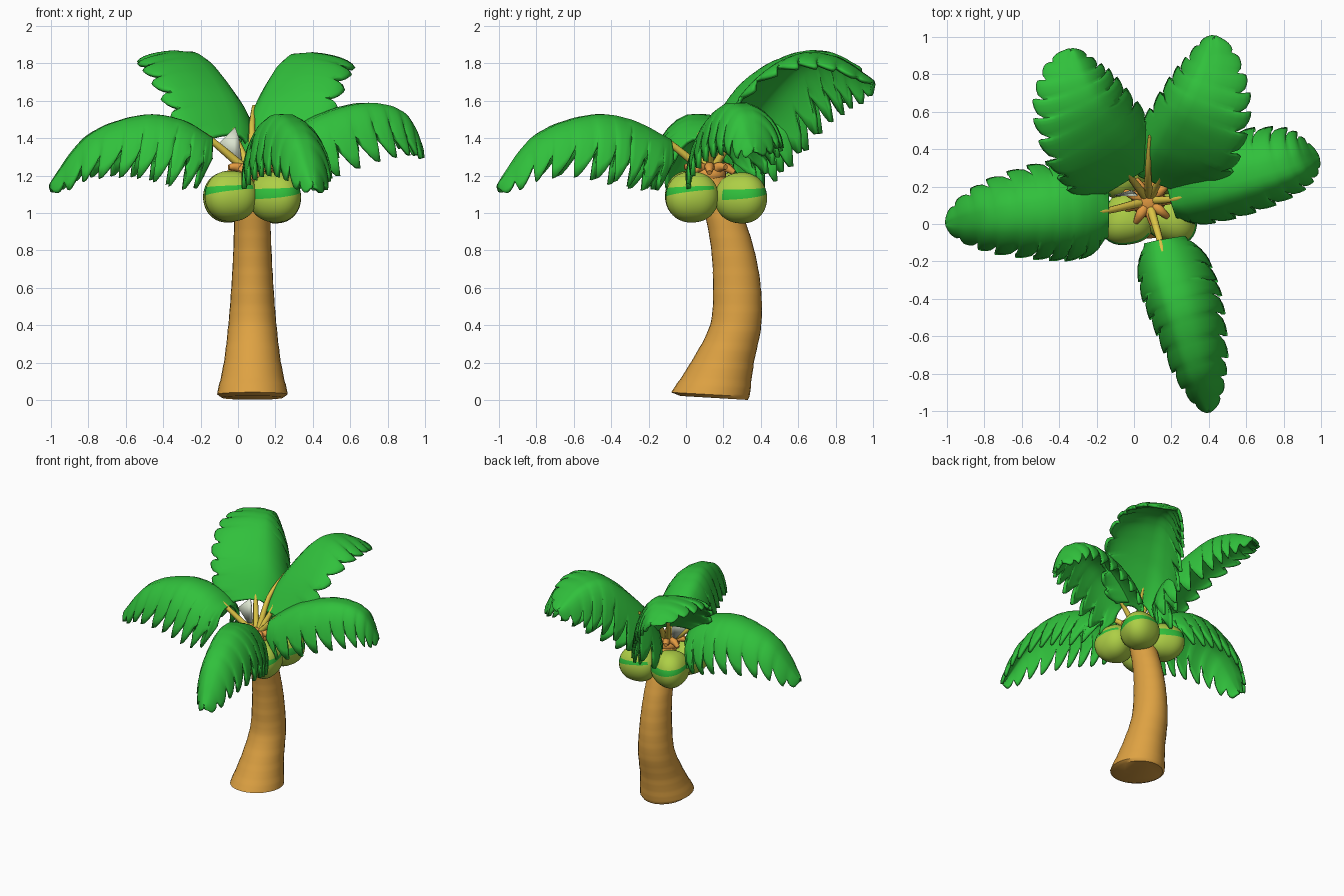
import bpy, bmesh, math
from mathutils import Vector

cube = bpy.data.objects.get("Cube")
if cube:
    bpy.data.objects.remove(cube)


def material(name, rgb):
    m = bpy.data.materials.new(name)
    m.use_nodes = True
    m.diffuse_color = (*rgb, 1)
    bsdf = m.node_tree.nodes["Principled BSDF"]
    bsdf.inputs["Base Color"].default_value = (*rgb, 1)
    bsdf.inputs["Roughness"].default_value = 0.8
    return m


LEAF = material("leaf green", (0.03, 0.53, 0.045))
BARK = material("bark tan", (0.73, 0.36, 0.055))
NUT = material("coconut lime", (0.42, 0.62, 0.06))
STEM = material("stem yellow", (0.72, 0.55, 0.06))
CROWN = material("crown orange", (0.78, 0.33, 0.055))
PALE = material("pale husk", (0.70, 0.77, 0.62))


def finish(name, bm, mats, angle=50):
    bmesh.ops.recalc_face_normals(bm, faces=bm.faces[:])
    me = bpy.data.meshes.new(name)
    bm.to_mesh(me)
    bm.free()
    ob = bpy.data.objects.new(name, me)
    bpy.context.collection.objects.link(ob)
    for m in mats:
        me.materials.append(m)
    bpy.ops.object.select_all(action='DESELECT')
    ob.select_set(True)
    bpy.context.view_layer.objects.active = ob
    bpy.ops.object.shade_smooth_by_angle(angle=math.radians(angle))
    return ob


def spline(pts, t):
    """Smooth curve through any tuples, t in 0..1."""
    f = min(max(t, 0), 1) * (len(pts) - 1)
    i = min(int(f), len(pts) - 2)
    f -= i
    p = [pts[max(i - 1, 0)], pts[i], pts[i + 1], pts[min(i + 2, len(pts) - 1)]]
    return [b + f * ((c - a) + f * (2 * a - 5 * b + 4 * c - d + f * (3 * b - a - 3 * c + d))) / 2
            for a, b, c, d in zip(*p)]


def skin(bm, rows, closed=True):
    for r0, r1 in zip(rows, rows[1:]):
        n = len(r0)
        for j in range(n if closed else n - 1):
            k = (j + 1) % n
            bm.faces.new((r0[j], r0[k], r1[k], r1[j]))


def tube(name, pts, r0, r1, mat):
    bm = bmesh.new()
    rows = []
    for i in range(9):
        t = i / 8
        p = Vector(spline(pts, t))
        d = Vector(spline(pts, t + 0.02)) - Vector(spline(pts, t - 0.02))
        a = d.cross(Vector((0.13, 0.21, 1))).normalized()
        b = a.cross(d).normalized()
        r = r0 + (r1 - r0) * t
        rows.append([bm.verts.new(p + r * (a * math.cos(q) + b * math.sin(q)))
                     for q in (math.tau * k / 10 for k in range(10))])
    skin(bm, rows)
    bm.faces.new(rows[0])
    bm.faces.new(rows[-1])
    return finish(name, bm, [mat])


# Trunk: leaning stack of ellipses (z, centre y, radius y, radius x) with soft ring steps
trunk = [(0.03, 0.13, 0.21, 0.19), (0.2, 0.195, 0.167, 0.153), (0.4, 0.265, 0.137, 0.129),
         (0.6, 0.272, 0.128, 0.113), (0.8, 0.25, 0.115, 0.102), (1.0, 0.2, 0.1, 0.095),
         (1.2, 0.13, 0.08, 0.08)]
bm = bmesh.new()
rows = []
for i in range(-1, 61):
    z, yc, ry, rx = spline(trunk, i / 60)
    k = 1 + 0.012 * ((i % 5) / 4 - 0.5)
    if i < 0:
        z, yc, k = 0.012, 0.15, 0.86
    tilt = 0.06 * max(0, 1 - z / 0.5)
    ring = []
    for j in range(28):
        a = math.tau * j / 28
        y = k * ry * math.sin(a)
        ring.append(bm.verts.new((0.077 + k * rx * math.cos(a), yc + y, z - tilt * y)))
    rows.append(ring)
skin(bm, rows)
bm.faces.new(rows[0])
bm.faces.new(rows[-1])
finish("trunk", bm, [BARK], 40)

# Coconuts: three-lobed balls with a painted band cut in
nuts = [(-0.04, 0.02, 1.09), (0.205, 0.03, 1.085), (-0.055, 0.275, 1.085), (0.2, 0.3, 1.08)]
for n, c in enumerate(nuts):
    out = math.atan2(c[1] - 0.15, c[0] - 0.077)
    bm = bmesh.new()
    bmesh.ops.create_uvsphere(bm, u_segments=36, v_segments=22, radius=1)
    for v in bm.verts:
        a = math.atan2(v.co.y, v.co.x)
        flat = math.hypot(v.co.x, v.co.y)
        k = 0.14 * (1 + 0.07 * math.cos(3 * (a - out) + 0.5)) * max(flat, 0.01) ** -0.1
        v.co = Vector((v.co.x * k, v.co.y * k, v.co.z * 0.136))
    o = Vector((math.cos(out), math.sin(out), 0))
    low = (Vector((0, 0, 0.014)), Vector((0.18 * o.y, -0.18 * o.x, 1)))
    high = (Vector((0, 0, 0.052)), Vector((0.06 * o.y, -0.06 * o.x, 1)))
    for co, no in (low, high):
        bmesh.ops.bisect_plane(bm, geom=bm.verts[:] + bm.edges[:] + bm.faces[:],
                               plane_co=co, plane_no=no)
    for f in bm.faces:
        m = f.calc_center_median()
        if (m - low[0]).dot(low[1]) > 0 > (m - high[0]).dot(high[1]) and m.dot(o) > -0.03:
            f.material_index = 1
    bmesh.ops.translate(bm, vec=c, verts=bm.verts[:])
    finish(f"coconut_{n + 1}", bm, [NUT, LEAF])

# Crown: rounded heart with a star of sepals
bm = bmesh.new()
bmesh.ops.create_uvsphere(bm, u_segments=20, v_segments=12, radius=1)
for v in bm.verts:
    v.co = Vector((0.077 + v.co.x * 0.09, 0.125 + v.co.y * 0.09, 1.205 + v.co.z * 0.06))
finish("crown_heart", bm, [CROWN])
for i in range(9):
    a = math.tau * i / 9
    p = [(0.077 + r * math.cos(a), 0.125 + r * math.sin(a), z)
         for r, z in ((0.03, 1.215), (0.08, 1.245), (0.135, 1.215 + 0.03 * (i % 2)))]
    tube(f"crown_sepal_{i + 1}", p, 0.04, 0.014, CROWN)


def frond(name, path, left, right):
    """Domed serrated leaf; left and right are (half width, droop) of each side."""
    bm = bmesh.new()
    half = 7
    saw = (0.0, 0.45, 0.75, 0.95, 1.0, 0.6)
    rows = []
    count = len(saw) * 10
    for i in range(count + 1):
        t = i / count
        p = Vector(spline(path, t))
        d = (Vector(spline(path, t + 0.02)) - Vector(spline(path, t - 0.02))).normalized()
        side = Vector((-d.y, d.x, 0)).normalized()
        env = 1.7 * max(t, 0.015) ** 0.25 * (1 - t) ** 0.68 if i < count else 0.02
        notch = 1 - saw[i % len(saw)]
        lean = d * (1 - notch) * 0.07 * min(env * 1.3, 1)
        lean.z *= 0.4
        row = []
        for j in range(-half, half + 1):
            u = abs(j) / half
            w, drop = left if j > 0 else right
            a = u * math.pi / 2 * (1 - 0.36 * notch * u * u)
            q = p + side * math.copysign(w * env * math.sin(a), j) + lean * u * u * (1 - t ** 6)
            q.z -= drop * env * (1 - math.cos(a)) + 0.012 * notch * u + 0.008 * (j == 0)
            row.append(bm.verts.new(q))
        rows.append(row)
    skin(bm, rows, closed=False)
    ob = finish(name + "_leaf", bm, [LEAF], 60)
    s = ob.modifiers.new("thickness", 'SOLIDIFY')
    s.thickness = 0.022
    s.offset = 0
    # Stalk from the crown into the foot of the midrib
    foot = [tuple(Vector(spline(path, t)) - Vector((0, 0, 0.012))) for t in (0.02, 0.12)]
    root = Vector((0.077, 0.125, 1.2)).lerp(Vector(path[0]), 0.2)
    tube(name + "_stalk", [tuple(root)] + foot, 0.024, 0.01, STEM)


frond("right_frond", [(-0.14, 0.07, 1.4), (-0.3, 0.07, 1.495), (-0.52, 0.06, 1.52),
                      (-0.8, 0.03, 1.41), (-1, 0, 1.15)], (0.26, 0.37), (0.27, 0.36))
frond("front_frond", [(0.14, -0.09, 1.39), (0.18, -0.3, 1.495), (0.25, -0.52, 1.52),
                      (0.33, -0.8, 1.41), (0.4, -1, 1.15)], (0.25, 0.37), (0.15, 0.36))
frond("left_frond", [(0.2, 0.13, 1.36), (0.42, 0.19, 1.515), (0.68, 0.26, 1.585),
                     (0.88, 0.32, 1.53), (0.98, 0.36, 1.34)], (0.27, 0.28), (0.18, 0.34))
frond("back_right_frond", [(-0.02, 0.25, 1.42), (-0.1, 0.38, 1.65), (-0.23, 0.58, 1.83),
                           (-0.31, 0.76, 1.855), (-0.34, 0.93, 1.77)], (0.33, 0.08), (0.25, 0.44))
frond("back_left_frond", [(0.13, 0.22, 1.37), (0.19, 0.38, 1.62), (0.3, 0.6, 1.83),
                          (0.38, 0.8, 1.83), (0.43, 1.0, 1.7)], (0.2, 0.44), (0.35, 0.1))

# Bare young shoot between the two back fronds
tube("young_shoot", [(0.08, 0.15, 1.24), (0.075, 0.28, 1.45), (0.085, 0.47, 1.57)], 0.025, 0.01, STEM)

# Pale husk scale at the foot of one back frond
bm = bmesh.new()
bm.faces.new([bm.verts.new(p) for p in ((-0.105, 0.15, 1.37), (-0.02, 0.15, 1.27),
                                        (0.02, 0.15, 1.28), (0.005, 0.165, 1.4),
                                        (-0.015, 0.175, 1.46))])
husk = finish("husk_scale", bm, [PALE])
husk.modifiers.new("thickness", 'SOLIDIFY').thickness = 0.006
